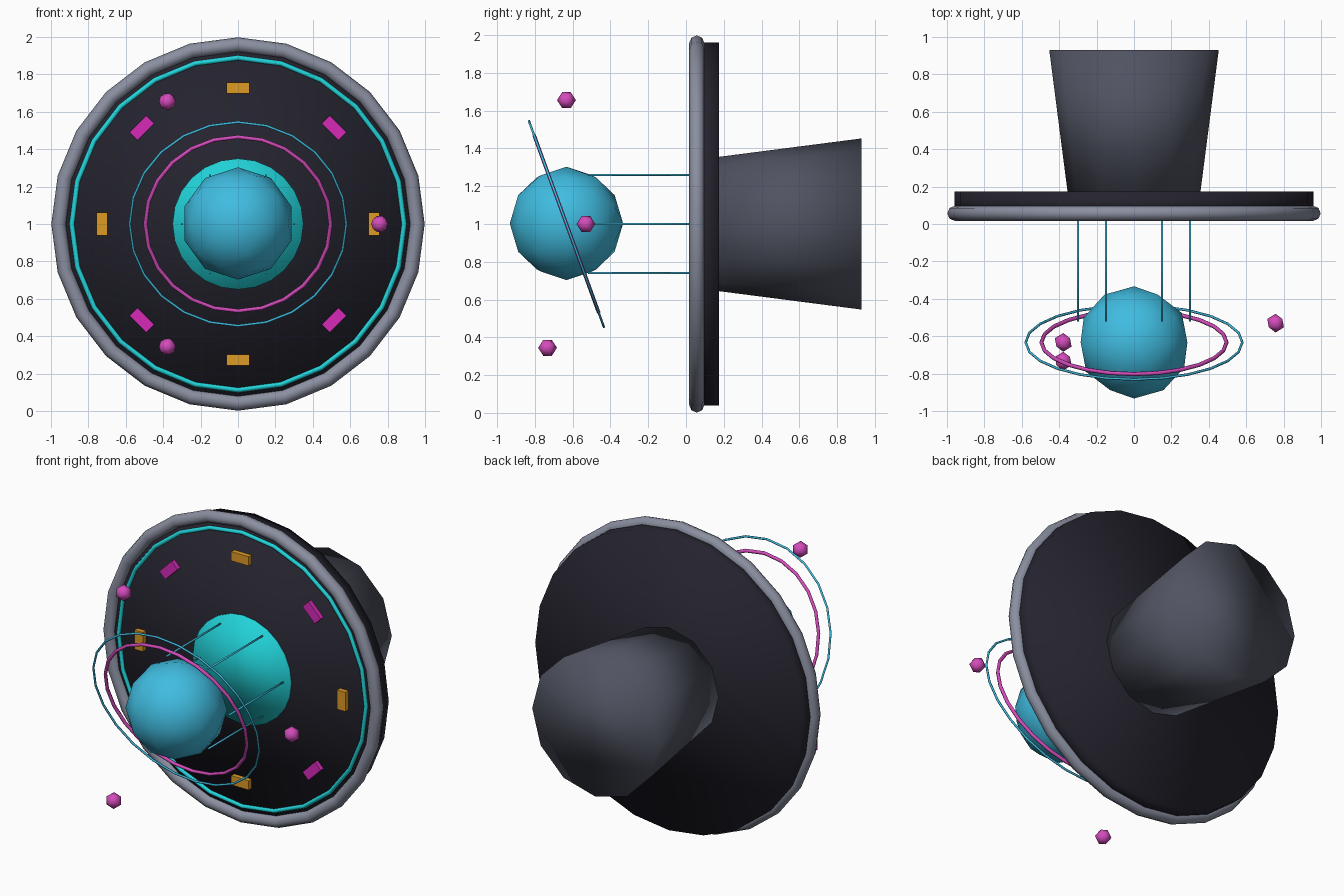
import bpy, math
from mathutils import Vector

if "Cube" in bpy.data.objects:
    bpy.data.objects.remove(bpy.data.objects["Cube"])

CZ = 1.0           # height of the main axis
FACE = math.pi / 2  # turns z-axis primitives to face front/back


def lin(c):
    c /= 255
    return c / 12.92 if c <= 0.04045 else ((c + 0.055) / 1.055) ** 2.4


def mat(name, r, g, b):
    m = bpy.data.materials.new(name)
    m.diffuse_color = (lin(r), lin(g), lin(b), 1)
    m.use_nodes = True
    m.node_tree.nodes["Principled BSDF"].inputs["Base Color"].default_value = m.diffuse_color
    return m


BLACK = mat("near_black", 36, 35, 46)
STEEL = mat("steel_grey", 138, 143, 160)
SLATE = mat("slate_grey", 80, 83, 97)
TEAL = mat("bright_teal", 33, 212, 218)
BLUE = mat("sky_blue", 64, 188, 224)
PINK = mat("orchid", 212, 76, 188)
MAGENTA = mat("magenta", 215, 42, 185)
AMBER = mat("amber", 222, 155, 38)


def finish(name, m, smooth=True):
    o = bpy.context.object
    o.name = name
    o.data.materials.append(m)
    if smooth:
        bpy.ops.object.shade_smooth()
    return o


def frustum(name, m, y0, y1, r0, r1, n, x=0, z=CZ):
    # axis along y, r0 at y0 (front) and r1 at y1 (back)
    bpy.ops.mesh.primitive_cone_add(vertices=n, radius1=r1, radius2=r0, depth=y1 - y0,
                                    location=(x, (y0 + y1) / 2, z), rotation=(FACE, 0, 0))
    return finish(name, m)


def ring(name, m, y, R, r, tilt=0, n=24, k=8):
    bpy.ops.mesh.primitive_torus_add(major_segments=n, minor_segments=k, major_radius=R,
                                     minor_radius=r, location=(0, y, CZ),
                                     rotation=(FACE + tilt, 0, 0))
    return finish(name, m)


def ball(name, m, loc, r, sub):
    bpy.ops.mesh.primitive_ico_sphere_add(subdivisions=sub, radius=r, location=loc,
                                          rotation=(FACE, 0, 0))
    return finish(name, m)


# main dish, rim and glowing edge
frustum("dish", BLACK, 0.05, 0.175, 0.96, 0.96, 24)
ring("rim", STEEL, 0.057, 0.958, 0.04)
ring("edge_light", TEAL, 0.045, 0.888, 0.013)
frustum("center_plate", TEAL, 0.035, 0.06, 0.35, 0.35, 24)

# rear housing
frustum("rear_housing", SLATE, 0.17, 0.93, 0.355, 0.453, 12)

# core sphere with two tilted orbit rings
CORE = Vector((0, -0.633, CZ + 0.003))
ball("core", BLUE, CORE, 0.3, 2)
tilt = math.radians(20)
ring("inner_orbit", PINK, CORE.y, 0.495, 0.011, tilt, k=6)
ring("outer_orbit", BLUE, CORE.y, 0.579, 0.007, tilt, k=6)

# six support rods
for i in range(6):
    a = i * math.pi / 3
    frustum(f"support_rod_{i + 1}", BLUE, -0.52, 0.05, 0.006, 0.006, 6,
            0.3 * math.cos(a), CZ + 0.3 * math.sin(a))

# floating satellites
for i, y in enumerate((-0.53, -0.633, -0.733)):
    a = i * math.tau / 3
    ball(f"satellite_{i + 1}", PINK,
         (0.757 * math.cos(a), y, CZ + 0.757 * math.sin(a)), 0.05, 1)

# indicator lamps set around the dish face
for i in range(8):
    a = i * math.pi / 4
    bpy.ops.mesh.primitive_cube_add(size=1, rotation=(0, -a, 0),
                                    location=(0.727 * math.cos(a), 0.04, CZ + 0.727 * math.sin(a)))
    bpy.context.object.scale = (0.06, 0.04, 0.125)
    finish(f"lamp_{i + 1}", MAGENTA if i % 2 else AMBER, False)
